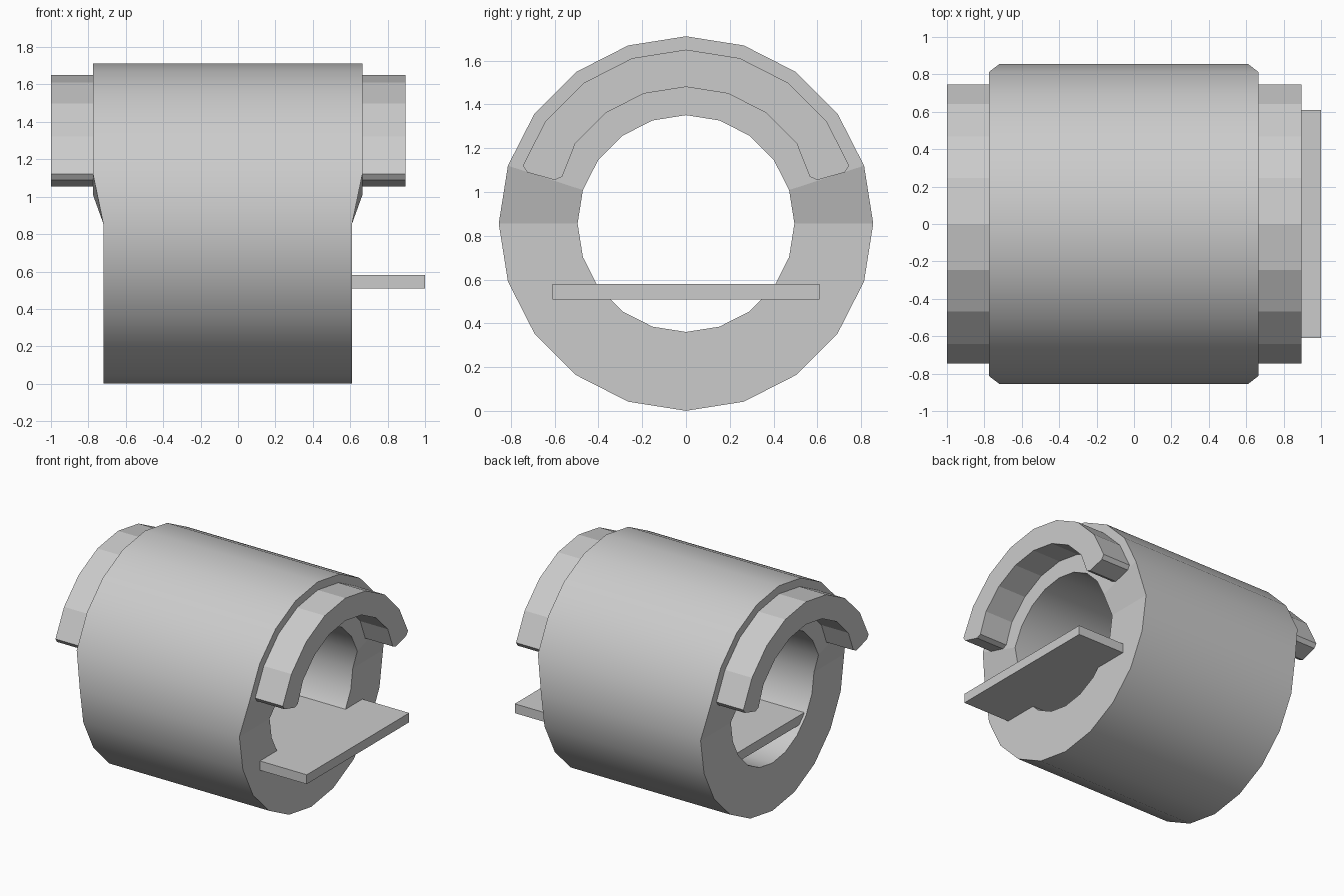
import bpy
import bmesh
from math import sin, cos, radians

if "Cube" in bpy.data.objects:
    bpy.data.objects.remove(bpy.data.objects["Cube"])

AXIS_Z = 0.856
SIDES = 20
STEP = 360 / SIDES

grey = bpy.data.materials.new("plain_grey")
grey.use_nodes = True
GREY = (0.6, 0.6, 0.6, 1)
grey.diffuse_color = GREY
grey.node_tree.nodes["Principled BSDF"].inputs["Base Color"].default_value = GREY


def finish(bm, name):
    bmesh.ops.recalc_face_normals(bm, faces=bm.faces)
    mesh = bpy.data.meshes.new(name)
    bm.to_mesh(mesh)
    bm.free()
    mesh.materials.append(grey)
    obj = bpy.data.objects.new(name, mesh)
    bpy.context.collection.objects.link(obj)
    return obj


def polar(radius, degrees):
    a = radians(degrees)
    return radius * cos(a), AXIS_Z + radius * sin(a)


# Thick tube along x; its upper half is slightly longer at both ends
def build_tube():
    bm = bmesh.new()
    rings = []
    for radius, side in ((0.855, -1), (0.855, 1), (0.495, 1), (0.495, -1)):
        ring = []
        for i in range(SIDES):
            y, z = polar(radius, i * STEP)
            reach = 0.72 if z > AXIS_Z + 0.01 else 0.665
            ring.append(bm.verts.new((side * reach - 0.055, y, z)))
        rings.append(ring)
    for r in range(4):
        a, b = rings[r], rings[(r + 1) % 4]
        for i in range(SIDES):
            j = (i + 1) % SIDES
            face = bm.faces.new((a[i], a[j], b[j], b[i]))
            face.smooth = r in (0, 2)    # round walls smooth, end faces flat
    finish(bm, "tube_body")


# Curved hood lip with chamfered lower tips, extruded along x
def build_lip(name, x0, x1):
    steps = range(2, 9)
    outer = [polar(0.794, i * STEP) for i in steps]
    inner = [polar(0.624, i * STEP) for i in reversed(steps)]
    tip = [(0.565, 1.07), (0.60, 1.055), (0.725, 1.09), (0.745, 1.12)]
    far_tip = [(-y, z) for y, z in reversed(tip)]
    profile = outer + far_tip + inner + tip
    bm = bmesh.new()
    face = bm.faces.new([bm.verts.new((x0, y, z)) for y, z in profile])
    moved = bmesh.ops.extrude_face_region(bm, geom=[face])["geom"]
    verts = [v for v in moved if isinstance(v, bmesh.types.BMVert)]
    bmesh.ops.translate(bm, vec=(x1 - x0, 0, 0), verts=verts)
    finish(bm, name)


# Flat shelf running through the bore and out of one end
def build_shelf():
    bm = bmesh.new()
    bmesh.ops.create_cube(bm, size=1)
    bmesh.ops.scale(bm, vec=(1.70, 1.22, 0.07), verts=bm.verts)
    bmesh.ops.translate(bm, vec=(0.15, 0, 0.545), verts=bm.verts)
    finish(bm, "shelf_plate")


build_tube()
build_lip("left_lip", 0.60, 0.895)
build_lip("right_lip", -1.0, -0.71)
build_shelf()
